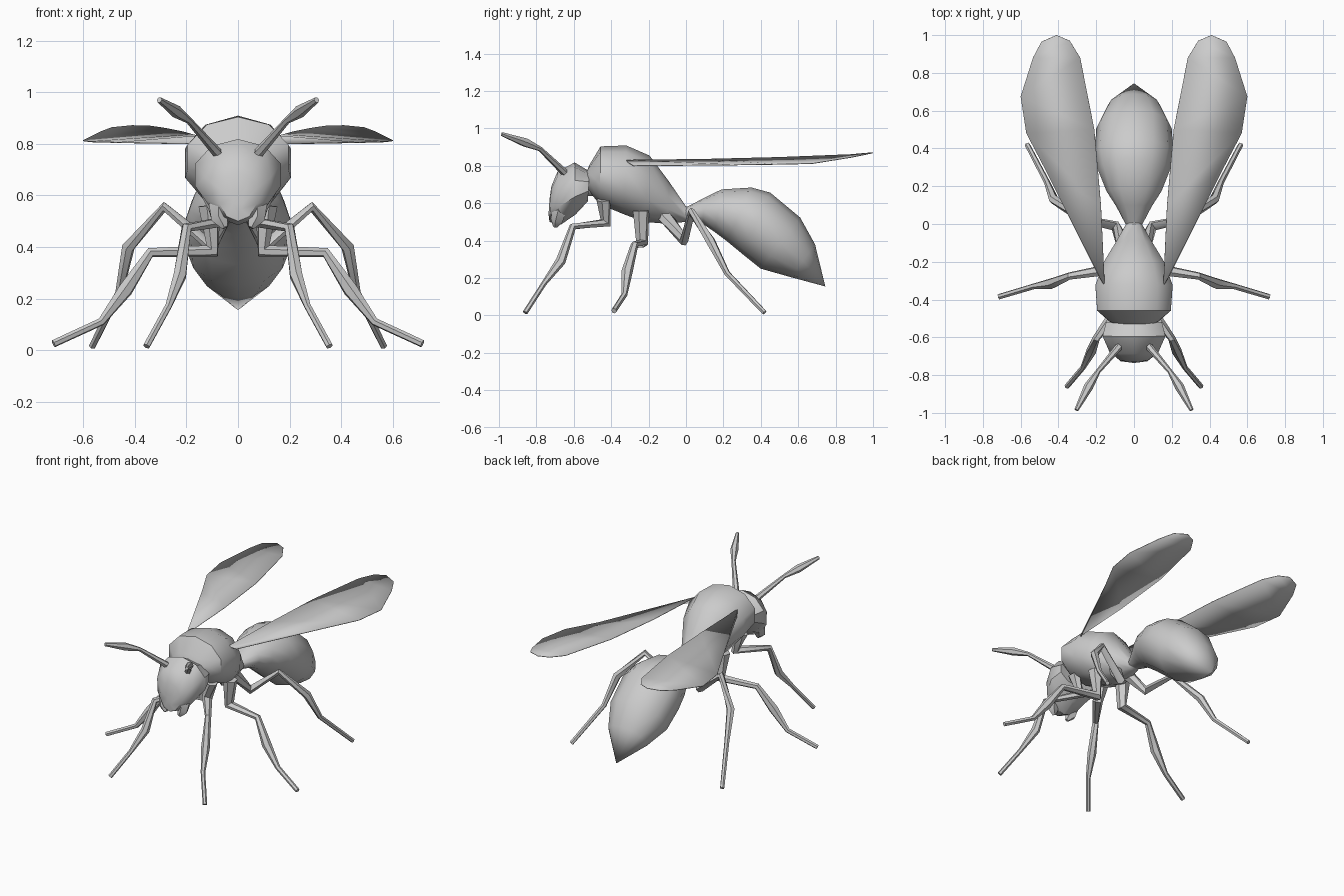
import bpy, bmesh, math
from mathutils import Vector

if "Cube" in bpy.data.objects:
    bpy.data.objects.remove(bpy.data.objects["Cube"])

grey = bpy.data.materials.new("grey")
grey.diffuse_color = (0.6, 0.6, 0.6, 1)
grey.use_nodes = True
grey.node_tree.nodes["Principled BSDF"].inputs["Base Color"].default_value = grey.diffuse_color


def finish(name, bm, angle=45):
    bmesh.ops.recalc_face_normals(bm, faces=bm.faces)
    me = bpy.data.meshes.new(name)
    bm.to_mesh(me)
    bm.free()
    ob = bpy.data.objects.new(name, me)
    bpy.context.collection.objects.link(ob)
    me.materials.append(grey)
    bpy.ops.object.select_all(action='DESELECT')
    ob.select_set(True)
    bpy.context.view_layer.objects.active = ob
    bpy.ops.object.shade_smooth_by_angle(angle=math.radians(angle))
    return ob


def skin(bm, rings):
    """Join rings of vertices and close both ends."""
    loops = [[bm.verts.new(p) for p in r] for r in rings]
    n = len(loops[0])
    for a, b in zip(loops, loops[1:]):
        for i in range(n):
            j = (i + 1) % n
            bm.faces.new((a[i], a[j], b[j], b[i]))
    bm.faces.new(loops[0])
    bm.faces.new(loops[-1])
    bmesh.ops.remove_doubles(bm, verts=bm.verts, dist=0.0005)


def body(name, sections, sides=10):
    """Sections: top y, top z, bottom y, bottom z, half width."""
    rings = []
    for ty, tz, by, bz, w in sections:
        ring = []
        for i in range(sides):
            a = 2 * math.pi * i / sides
            t = (1 + math.cos(a)) / 2
            ring.append((w * math.sin(a), by + (ty - by) * t, bz + (tz - bz) * t))
        rings.append(ring)
    bm = bmesh.new()
    skin(bm, rings)
    return finish(name, bm)


def limb(name, path, sides=6):
    """Tapered tube through (x, y, z, radius), built on both sides."""
    pts = [Vector(p[:3]) for p in path]
    for side, s in (("left", -1), ("right", 1)):
        rings = []
        for i, p in enumerate(pts):
            d_in = (p - pts[max(i - 1, 0)]).normalized()
            d_out = (pts[min(i + 1, len(pts) - 1)] - p).normalized()
            d = (d_in + d_out).normalized()
            u = d.cross(Vector((0.3, 1, 0.2))).normalized()
            v = d.cross(u)
            ring = []
            for k in range(sides):
                a = 2 * math.pi * k / sides
                q = p + (u * math.cos(a) + v * math.sin(a)) * path[i][3]
                ring.append((s * q.x, q.y, q.z))
            rings.append(ring)
        bm = bmesh.new()
        skin(bm, rings)
        finish(side + "_" + name, bm)


# Body segments
body("thorax", [(-.55, .73, -.55, .70, .03), (-.515, .807, -.525, .67, .13),
                (-.457, .904, -.46, .594, .205), (-.32, .909, -.33, .54, .215),
                (-.195, .855, -.22, .50, .17), (-.09, .715, -.10, .49, .10),
                (0, .583, -.005, .50, .045), (.04, .58, .03, .51, .04)])
body("abdomen", [(0, .578, .0, .51, .045), (.10, .63, .09, .49, .095),
                 (.19, .674, .155, .445, .145), (.35, .684, .22, .396, .19),
                 (.45, .657, .30, .33, .208), (.61, .524, .40, .25, .20),
                 (.69, .38, .56, .205, .14), (.745, .155, .745, .155, 0)], 12)
body("head", [(-.53, .74, -.53, .64, .08), (-.515, .77, -.525, .61, .155),
              (-.595, .818, -.59, .54, .175), (-.687, .77, -.67, .485, .135),
              (-.72, .69, -.73, .50, .075), (-.73, .62, -.735, .54, .02)], 10)
body("neck", [(-.50, .74, -.50, .64, .05), (-.56, .74, -.56, .64, .05)], 8)

# Mouthparts
limb("mandible", [(.075, -.67, .57, .04), (.07, -.69, .51, .035), (.05, -.70, .475, .012)], 5)

# Antennae and three pairs of legs
limb("antenna", [(.08, -.65, .765, .02), (.19, -.78, .89, .013),
                 (.24, -.86, .925, .025), (.305, -.985, .97, .011)])
limb("front_leg", [(.11, -.44, .62, .04), (.07, -.43, .495, .032), (.20, -.605, .475, .02),
                   (.225, -.67, .29, .027), (.27, -.76, .17, .014), (.355, -.86, .015, .014)])
limb("middle_leg", [(.11, -.24, .56, .045), (.10, -.235, .385, .032), (.34, -.275, .378, .02),
                    (.435, -.315, .235, .03), (.53, -.33, .11, .016), (.715, -.385, .025, .015)])
limb("hind_leg", [(.05, -.12, .54, .04), (.10, -.01, .40, .028), (.285, .03, .555, .02),
                  (.425, .13, .40, .026), (.46, .22, .225, .016), (.565, .42, .015, .014)])

# Wings: thin, slightly cambered blades
outline = [(.155, -.33, .83), (.175, .10, .835), (.21, .50, .845), (.285, .88, .86),
           (.34, .97, .868), (.41, 1.0, .87), (.49, .965, .862), (.535, .88, .845),
           (.60, .675, .812), (.57, .48, .808), (.46, .27, .805), (.185, -.28, .80)]
for side, s in (("left", -1), ("right", 1)):
    bm = bmesh.new()
    vs = [bm.verts.new((s * x, y, z)) for x, y, z in outline]
    for i in range(len(vs) // 2 - 1):
        j = len(vs) - 1 - i
        bm.faces.new((vs[i], vs[i + 1], vs[j - 1], vs[j]))
    wing = finish(side + "_wing", bm)
    m = wing.modifiers.new("thickness", 'SOLIDIFY')
    m.thickness = 0.004
    m.offset = 0
